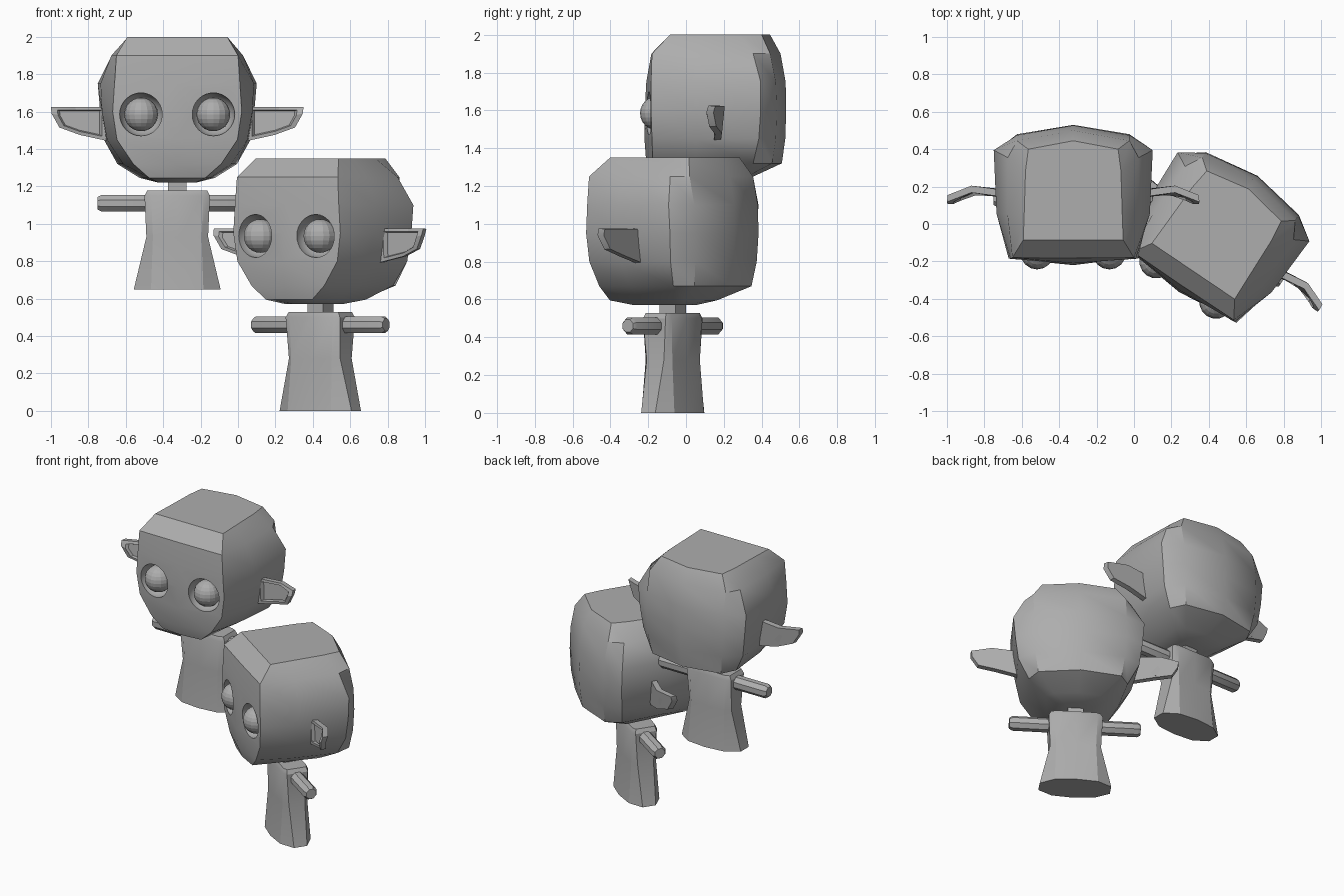
import bpy, bmesh, math
from mathutils import Matrix, Vector

if "Cube" in bpy.data.objects:
    bpy.data.objects.remove(bpy.data.objects["Cube"])

grey = bpy.data.materials.new("plain grey")
grey.diffuse_color = (0.42, 0.42, 0.42, 1)
grey.use_nodes = True
grey.node_tree.nodes["Principled BSDF"].inputs["Base Color"].default_value = grey.diffuse_color
parts = []


def finish(name, bm, smooth=True):
    bmesh.ops.recalc_face_normals(bm, faces=bm.faces)
    mesh = bpy.data.meshes.new(name)
    bm.to_mesh(mesh)
    bm.free()
    mesh.materials.append(grey)
    ob = bpy.data.objects.new(name, mesh)
    bpy.context.collection.objects.link(ob)
    parts.append(ob)
    if smooth:
        shade(ob)
    return ob


def activate(ob):
    bpy.ops.object.select_all(action='DESELECT')
    ob.select_set(True)
    bpy.context.view_layer.objects.active = ob


def shade(ob):
    activate(ob)
    bpy.ops.object.shade_smooth_by_angle(angle=math.radians(30))


def loft(name, rings, smooth=True):
    """Skin closed rings of equal length and cap both ends."""
    bm = bmesh.new()
    loops = [[bm.verts.new(p) for p in r] for r in rings]
    n = len(loops[0])
    for a, b in zip(loops, loops[1:]):
        for i in range(n):
            j = (i + 1) % n
            bm.faces.new((a[i], a[j], b[j], b[i]))
    bm.faces.new(loops[0])
    bm.faces.new(loops[-1])
    return finish(name, bm, smooth)


def ball(name, loc, r, seg, rings, smooth):
    bm = bmesh.new()
    bmesh.ops.create_uvsphere(bm, u_segments=seg, v_segments=rings, radius=r,
                              matrix=Matrix.Translation(loc))
    return finish(name, bm, smooth)


# Head: z, front middle y, front corner x y, side x, back corners x y x y, back middle y
HEAD = [
    (1.35, -.22, .267, -.22, .262, .255, .15, .24, .265, .31),
    (1.25, -.318, .325, -.315, .352, .35, .22, .30, .31, .365),
    (1.10, -.345, .335, -.32, .41, .425, .26, .30, .34, .392),
    (0.95, -.353, .345, -.32, .402, .412, .26, .30, .345, .395),
    (0.80, -.355, .322, -.315, .375, .392, .25, .29, .34, .39),
    (0.67, -.345, .235, -.31, .29, .32, .22, .27, .32, .372),
    (0.595, -.315, .15, -.30, .175, .20, .14, .15, .18, .21),
    (0.57, -.22, .10, -.18, .10, .10, .06, .07, .10, .11),
]


def head_ring(z, fy, fx, cy, sx, bx, by, ex, ey, my):
    half = [(fx, cy), (sx, -.08), (bx, by), (ex, ey)]
    pts = [(0, fy)] + half + [(0, my)] + [(-x, y) for x, y in reversed(half)]
    return [(x, y, z) for x, y in pts]


head = loft("head", [head_ring(*r) for r in HEAD], smooth=False)

# Eye sockets cut into the head
for s in (-1, 1):
    cutter = ball("socket_cutter", (s * .193, -.325, .935), .115, 24, 16, False)
    cutter.hide_render = True
    activate(head)
    mod = head.modifiers.new("socket", 'BOOLEAN')
    mod.operation = 'DIFFERENCE'
    mod.solver = 'EXACT'
    mod.object = cutter
    bpy.ops.object.modifier_apply(modifier=mod.name)
    parts.remove(cutter)
    bpy.data.objects.remove(cutter)
shade(head)

# Ear outline: x, z, y along a curved plate
EAR = [(.36, .975, .03), (.545, .975, .055), (.675, .975, .005), (.672, .94, -.005),
       (.63, .865, .01), (.52, .825, .04), (.36, .79, .035)]


def ear_ring(s, dy, k):
    return [(s * (.53 + (x - .53) * k), y + dy, .905 + (z - .905) * k) for x, z, y in EAR]


for s, side in ((-1, "left"), (1, "right")):
    ball(side + "_eye", (s * .193, -.288, .935), .09, 16, 12, False)
    loft(side + "_ear", [ear_ring(s, .015, .97), ear_ring(s, -.022, 1),
                         ear_ring(s, -.022, .76), ear_ring(s, -.004, .68)])
    # Arm: octagonal bar with a bevelled end
    loft(side + "_arm", [[(s * x, r * math.cos((i + .5) * math.pi / 4),
                           .46 + r * math.sin((i + .5) * math.pi / 4)) for i in range(8)]
                         for x, r in ((.1, .048), (.405, .048), (.425, .036))])


# Torso: z, side x y, corner x y, middle y
def torso_ring(z, a, d, c, b, m):
    q = [(a, -d), (a, d), (c, b), (0, m), (-c, b), (-a, d), (-a, -d), (-c, -b), (0, -m), (c, -b)]
    return [(x, y, z) for x, y in q]


loft("torso", [torso_ring(0, .232, .045, .14, .105, .12),
               torso_ring(.28, .165, .055, .13, .085, .09),
               torso_ring(.50, .175, .072, .14, .088, .088),
               torso_ring(.528, .16, .065, .13, .078, .078)])

# Neck
loft("neck", [[(x * .05, y * .05, z) for x, y in ((-1, -1), (1, -1), (1, 1), (-1, 1))]
              for z in (.5, .62)])

# Place the two figures: the raised one straight, the lower one turned
raised = Matrix.Translation((-.325, .135, .65))
lower = Matrix.Translation((.44, -.07, 0)) @ Matrix.Rotation(math.radians(-34), 4, 'Z')
for ob in list(parts):
    twin = ob.copy()
    bpy.context.collection.objects.link(twin)
    twin.name = "lower_" + ob.name
    ob.name = "raised_" + ob.name
    ob.matrix_world = raised
    twin.matrix_world = lower
